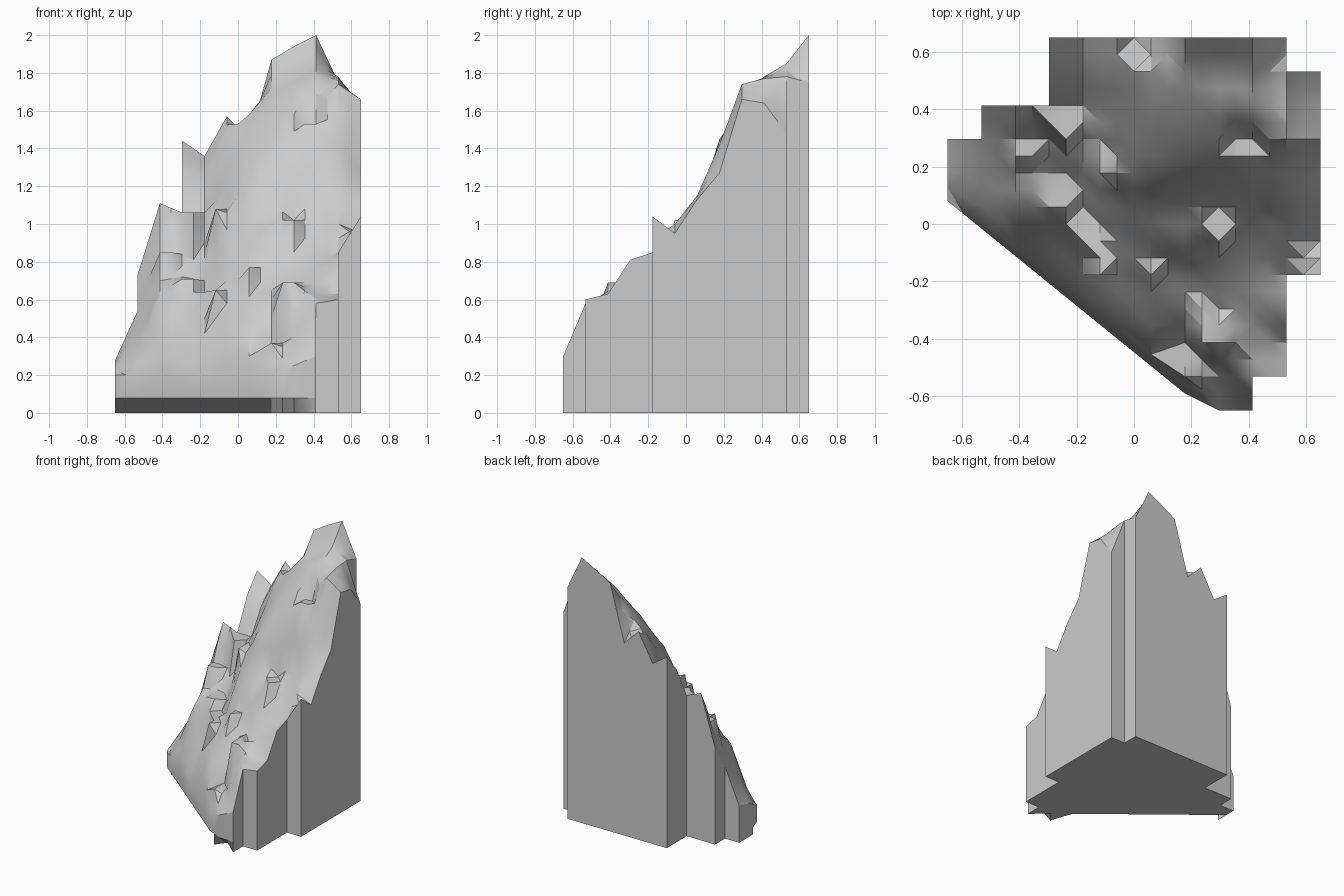
import bpy
import bmesh
import math

old = bpy.data.objects.get("Cube")
if old:
    bpy.data.objects.remove(old, do_unlink=True)

# Grey stone material
stone = bpy.data.materials.new("grey_stone")
stone.use_nodes = True
stone_colour = (0.6, 0.6, 0.6, 1.0)
stone.diffuse_color = stone_colour
shader = next(n for n in stone.node_tree.nodes if n.type == 'BSDF_PRINCIPLED')
shader.inputs["Base Color"].default_value = stone_colour

HALF = 0.65
STEP = 2 * HALF / 11

# Slope profiles in hundredths, one per x column, each running from back to front
profiles = [
    [28, 25],
    [73, 54, 43, 32],
    [111, 88, 70, 60, 35],
    [144, 130, 106, 84, 72, 68, 48, 28],
    [136, 125, 106, 90, 78, 62, 58, 42],
    [157, 148, 133, 120, 106, 88, 70, 58, 45],
    [145, 158, 150, 138, 125, 100, 85, 68, 55, 40],
    [187, 172, 162, 150, 133, 105, 95, 70, 60, 42, 30],
    [194, 178, 172, 158, 140, 108, 92, 78, 66, 66, 40],
    [200, 185, 178, 160, 145, 108, 93, 81, 72, 63, 58],
    [175, 178, 177, 174, 142, 115, 100, 85, 81, 63, 60],
    [148, 164, 166, 127, 113, 95, 104],
]
column_back = [8, 9, 9] + [11] * 8 + [10]
strip_back = [8, 9, 9] + [11] * 7 + [10]
strip_front = {9: 1, 10: 4}
FRONT_COLUMNS = 10


def front_y(x):
    """The slanted front outline, ending in a short straight edge."""
    return max(-HALF, 0.08 - 0.811 * (x + HALF))


# Terrain surface, joined strip by strip
bm = bmesh.new()
grid, toe = {}, {}
for i, heights in enumerate(profiles):
    x = -HALF + i * STEP
    for k, h in enumerate(heights):
        j = column_back[i] - k
        grid[i, j] = bm.verts.new((x, -HALF + j * STEP, h / 100))
    if i < FRONT_COLUMNS:
        rise = max(0, i - 7) * 0.05
        toe[i] = bm.verts.new((x, front_y(x), 0.2 + rise))

for i, back in enumerate(strip_back):
    first = [min(j for (c, j) in grid if c == col) for col in (i, i + 1)]
    start = strip_front.get(i, max(first))
    for j in range(start, back):
        bm.faces.new([grid[i, j], grid[i + 1, j], grid[i + 1, j + 1], grid[i, j + 1]])
    if i not in strip_front:
        right_side = [grid[i + 1, j] for j in range(first[1], start + 1)]
        left_side = [grid[i, j] for j in range(start, first[0] - 1, -1)]
        bm.faces.new([toe[i], toe[i + 1]] + right_side + left_side)

bmesh.ops.subdivide_edges(bm, edges=bm.edges[:], cuts=1, use_grid_fill=True)

# Small flat ledges jutting from the slope: x, y, radius, height
ledges = [
    (0.295, 0.0, 0.065, 1.02), (-0.175, 0.0, 0.065, 0.64),
    (0.26, -0.36, 0.07, 0.69), (0.175, -0.47, 0.065, 0.37),
    (-0.1, 0.235, 0.07, 1.08), (0.4, 0.25, 0.065, 1.53),
    (-0.4, 0.25, 0.065, 0.85), (-0.25, 0.11, 0.07, 0.71),
    (-0.1, -0.12, 0.065, 0.65), (0.06, -0.12, 0.06, 0.77),
    (-0.235, 0.37, 0.09, 1.06),
]
for v in bm.verts:
    for x, y, radius, height in ledges:
        if math.hypot(v.co.x - x, v.co.y - y) < radius:
            v.co.z = height

bmesh.ops.triangulate(bm, faces=bm.faces[:])


def skirt(height, tuck):
    """Drop the open border to a height, tucking in the front edge."""
    border = [e for e in bm.edges if e.is_boundary]
    made = bmesh.ops.extrude_edge_only(bm, edges=border)["geom"]
    for v in made:
        if isinstance(v, bmesh.types.BMVert):
            v.co.z = height
            if v.co.y < front_y(v.co.x) + 0.01:
                v.co.y += tuck * max(0, min(1, (0.41 - v.co.x) / 0.15))


# Sheer walls, undercut toe and flat base
skirt(0.08, 0.0)
skirt(0.0, 0.14)
bmesh.ops.holes_fill(bm, edges=[e for e in bm.edges if e.is_boundary], sides=0)
bmesh.ops.recalc_face_normals(bm, faces=bm.faces[:])

mesh = bpy.data.meshes.new("rock_cliff")
bm.to_mesh(mesh)
bm.free()
mesh.materials.append(stone)
cliff = bpy.data.objects.new("rock_cliff", mesh)
bpy.context.collection.objects.link(cliff)

# Soft slopes with crisp ridges
bpy.context.view_layer.objects.active = cliff
cliff.select_set(True)
bpy.ops.object.shade_smooth_by_angle(angle=math.radians(28))
